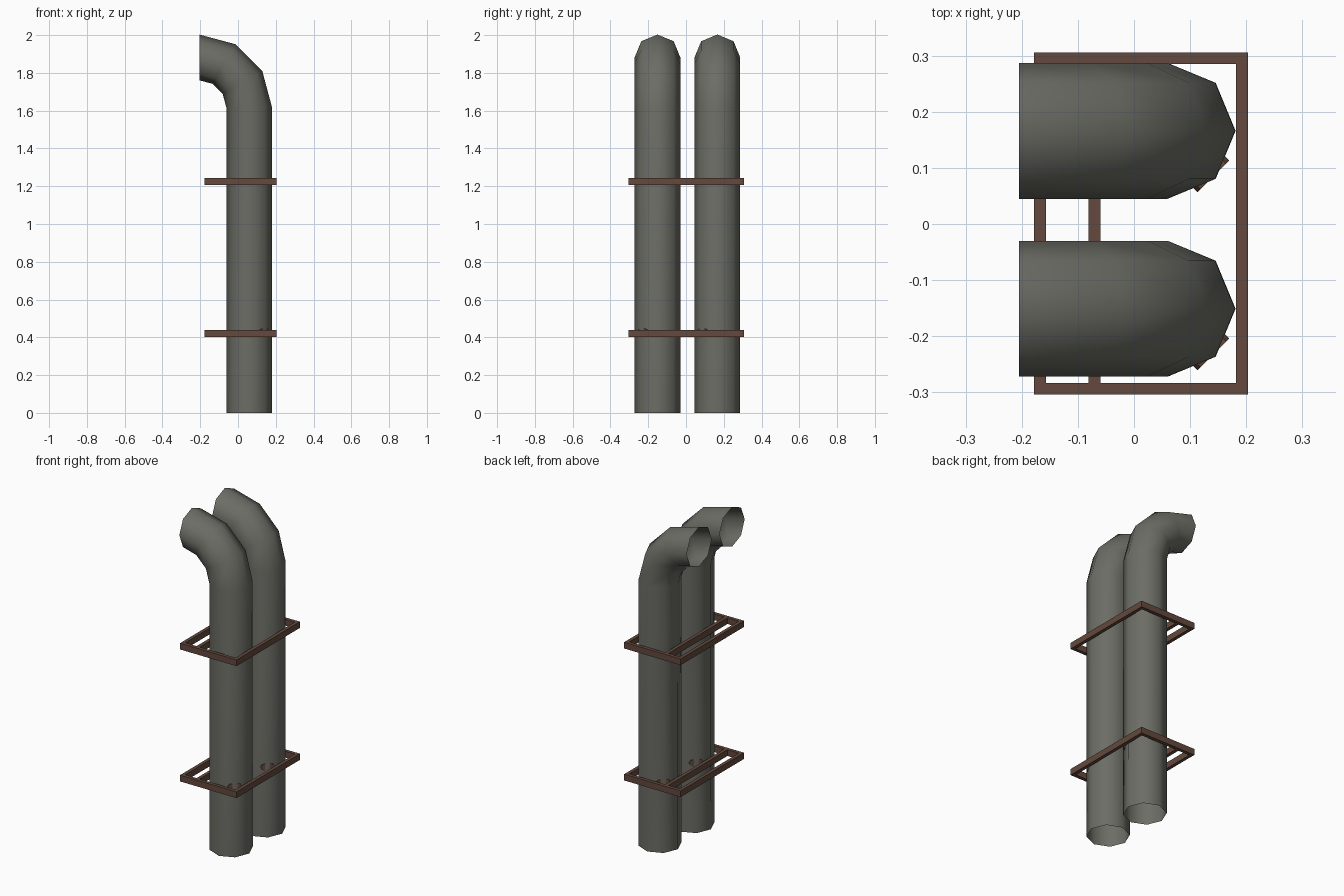
import bpy, bmesh, math
from mathutils import Vector, Matrix

if "Cube" in bpy.data.objects:
    bpy.data.objects.remove(bpy.data.objects["Cube"])


def material(name, rgb):
    m = bpy.data.materials.new(name)
    m.diffuse_color = (*rgb, 1)
    m.use_nodes = True
    m.node_tree.nodes["Principled BSDF"].inputs["Base Color"].default_value = m.diffuse_color
    return m


GREY = material("pipe grey", (0.15, 0.152, 0.13))
RUST = material("rusty brown", (0.125, 0.066, 0.047))


def finish(name, bm, mat, smooth=False):
    bmesh.ops.recalc_face_normals(bm, faces=bm.faces)
    me = bpy.data.meshes.new(name)
    bm.to_mesh(me)
    bm.free()
    me.materials.append(mat)
    for p in me.polygons:
        p.use_smooth = smooth
    ob = bpy.data.objects.new(name, me)
    bpy.context.collection.objects.link(ob)
    return ob


SIDES, R = 8, 0.121
PIPE_X, BEND_X, BEND_Z, BEND_R = 0.06, -0.205, 1.618, 0.264


# Open eight-sided pipe: straight run, then a three-step elbow towards -x
def pipe(name, y):
    bm = bmesh.new()
    stations = [((PIPE_X, 0.0), 0.0)]
    for i in range(4):
        a = math.radians(30 * i)
        stations.append(((BEND_X + BEND_R * math.cos(a),
                          BEND_Z + BEND_R * math.sin(a)), a))
    rings = []
    for (cx, cz), a in stations:
        ring = []
        for k in range(SIDES):
            t = 2 * math.pi * k / SIDES
            u = R * math.cos(t)
            ring.append(bm.verts.new((cx + u * math.cos(a), y + R * math.sin(t),
                                      cz + u * math.sin(a))))
        rings.append(ring)
    for lo, hi in zip(rings, rings[1:]):
        for k in range(SIDES):
            n = (k + 1) % SIDES
            bm.faces.new((lo[k], lo[n], hi[n], hi[k]))
    finish(name, bm, GREY, True)


# Rectangular frame of square bars with one inner cross bar
def frame(name, z0, z1):
    bm = bmesh.new()
    bars = [(-0.178, -0.157, -0.283, 0.285), (0.182, 0.203, -0.283, 0.285),
            (-0.081, -0.060, -0.283, 0.285),
            (-0.178, 0.203, -0.304, -0.283), (-0.178, 0.203, 0.285, 0.306)]
    for x0, x1, y0, y1 in bars:
        m = (Matrix.Translation(((x0 + x1) / 2, (y0 + y1) / 2, (z0 + z1) / 2))
             @ Matrix.Diagonal((x1 - x0, y1 - y0, z1 - z0, 1)))
        bmesh.ops.create_cube(bm, size=1, matrix=m)
    finish(name, bm, RUST)


# Flattened fixing pin running diagonally through a pipe, just showing outside
def pin(name, y):
    bm = bmesh.new()
    bmesh.ops.create_cone(bm, cap_ends=True, segments=10, radius1=1, radius2=1, depth=1)
    m = (Matrix.Translation((PIPE_X, y, 0.425))
         @ Matrix.Rotation(math.radians(-45), 4, 'Z')
         @ Matrix.Rotation(math.radians(90), 4, 'Y')
         @ Matrix.Diagonal((0.026, 0.04, 0.23, 1)))
    bmesh.ops.transform(bm, matrix=m, verts=bm.verts)
    finish(name, bm, RUST)


for label, y in (("front", -0.151), ("back", 0.166)):
    pipe(label + "_pipe", y)
    pin(label + "_fixing_pin", y)
frame("lower_frame", 0.402, 0.44)
frame("upper_frame", 1.206, 1.244)
